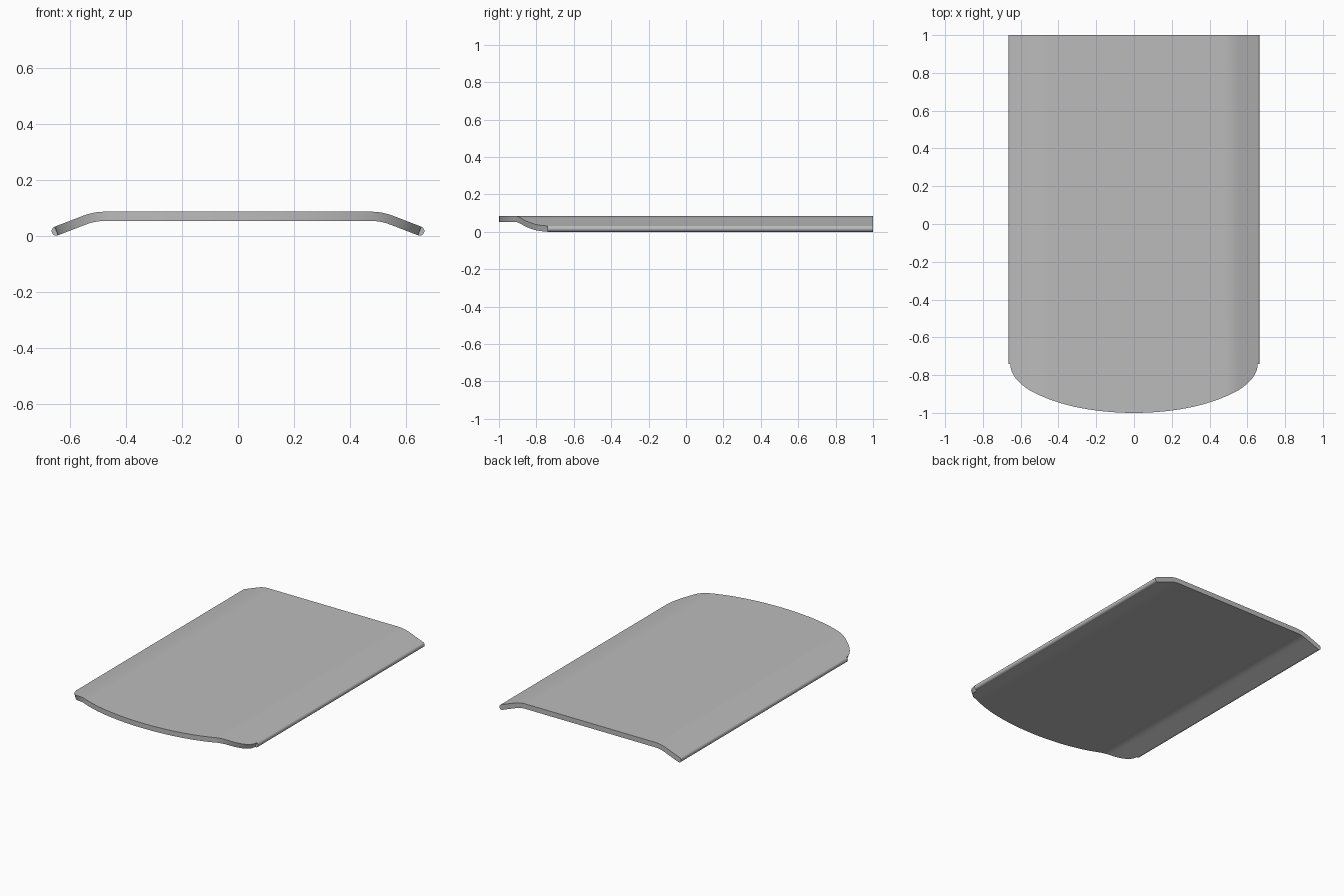
import bpy
import bmesh
from math import sin, cos, tan, pi, radians
from mathutils import Vector

if "Cube" in bpy.data.objects:
    bpy.data.objects.remove(bpy.data.objects["Cube"], do_unlink=True)

HALF = 0.649            # half width up to the rounded rim
R = 0.0165              # half thickness, also the rim radius
BEND_START, BEND_R, BEND = 0.475, 0.2, radians(21)
FRONT_Y, NOSE, BACK_Y = -0.74, 0.26, 1.0
STEPS, RIM_STEPS = 96, 10


def drop_and_slope(x):
    """Drop of the sheet's centre line and its slope angle at distance x."""
    u = abs(x) - BEND_START
    arc = BEND_R * sin(BEND)
    if u <= 0:
        return 0.0, 0.0
    if u < arc:
        h = (BEND_R ** 2 - u ** 2) ** 0.5
        return BEND_R - h, math_angle(u)
    return BEND_R * (1 - cos(BEND)) + (u - arc) * tan(BEND), BEND


def math_angle(u):
    return Vector((0, 1)).angle(Vector((u, (BEND_R ** 2 - u ** 2) ** 0.5)))


END_DROP = drop_and_slope(HALF)[0]


def frame(x):
    """Centre point, outward tangent and normal of the section at x."""
    drop, slope = drop_and_slope(x)
    side = 1 if x >= 0 else -1
    centre = Vector((x, 0, R + END_DROP - drop))
    out = Vector((side * cos(slope), 0, -sin(slope)))
    normal = Vector((side * sin(slope), 0, cos(slope)))
    return centre, out, normal


# Section as top/bottom point pairs, each with its own front limit
pairs = []
for i in range(STEPS + 1):
    t = -pi / 2 + pi * i / STEPS
    c, out, n = frame(HALF * sin(t))
    pairs.append((c + n * R, c - n * R, FRONT_Y - NOSE * cos(t)))


def rim(x):
    c, out, n = frame(x)
    result = []
    for k in range(1, RIM_STEPS + 1):
        a = pi / 2 * k / RIM_STEPS
        p = c + out * R * sin(a)
        result.append((p + n * R * cos(a), p - n * R * cos(a), FRONT_Y))
    return result


pairs = rim(-HALF)[::-1] + pairs + rim(HALF)

# Sheet: skin the pairs from the curved nose to the straight back
bm = bmesh.new()
rows = []
for top, bottom, y in pairs:
    rows.append([bm.verts.new((p.x, yy, p.z)) for p, yy in
                 ((top, y), (top, BACK_Y), (bottom, BACK_Y), (bottom, y))])
for a, b in zip(rows, rows[1:]):
    for j in range(4):
        k = (j + 1) % 4
        bm.faces.new((a[j], a[k], b[k], b[j]))
bmesh.ops.remove_doubles(bm, verts=bm.verts, dist=1e-5)
bmesh.ops.recalc_face_normals(bm, faces=bm.faces)

mesh = bpy.data.meshes.new("curved_panel")
bm.to_mesh(mesh)
bm.free()
panel = bpy.data.objects.new("curved_panel", mesh)
bpy.context.collection.objects.link(panel)

# Plain grey
grey = bpy.data.materials.new("plain_grey")
grey.use_nodes = True
colour = (0.5, 0.5, 0.5, 1)
grey.diffuse_color = colour
grey.node_tree.nodes["Principled BSDF"].inputs["Base Color"].default_value = colour
mesh.materials.append(grey)

bpy.ops.object.select_all(action="DESELECT")
panel.select_set(True)
bpy.context.view_layer.objects.active = panel
bpy.ops.object.shade_smooth_by_angle(angle=radians(35))
